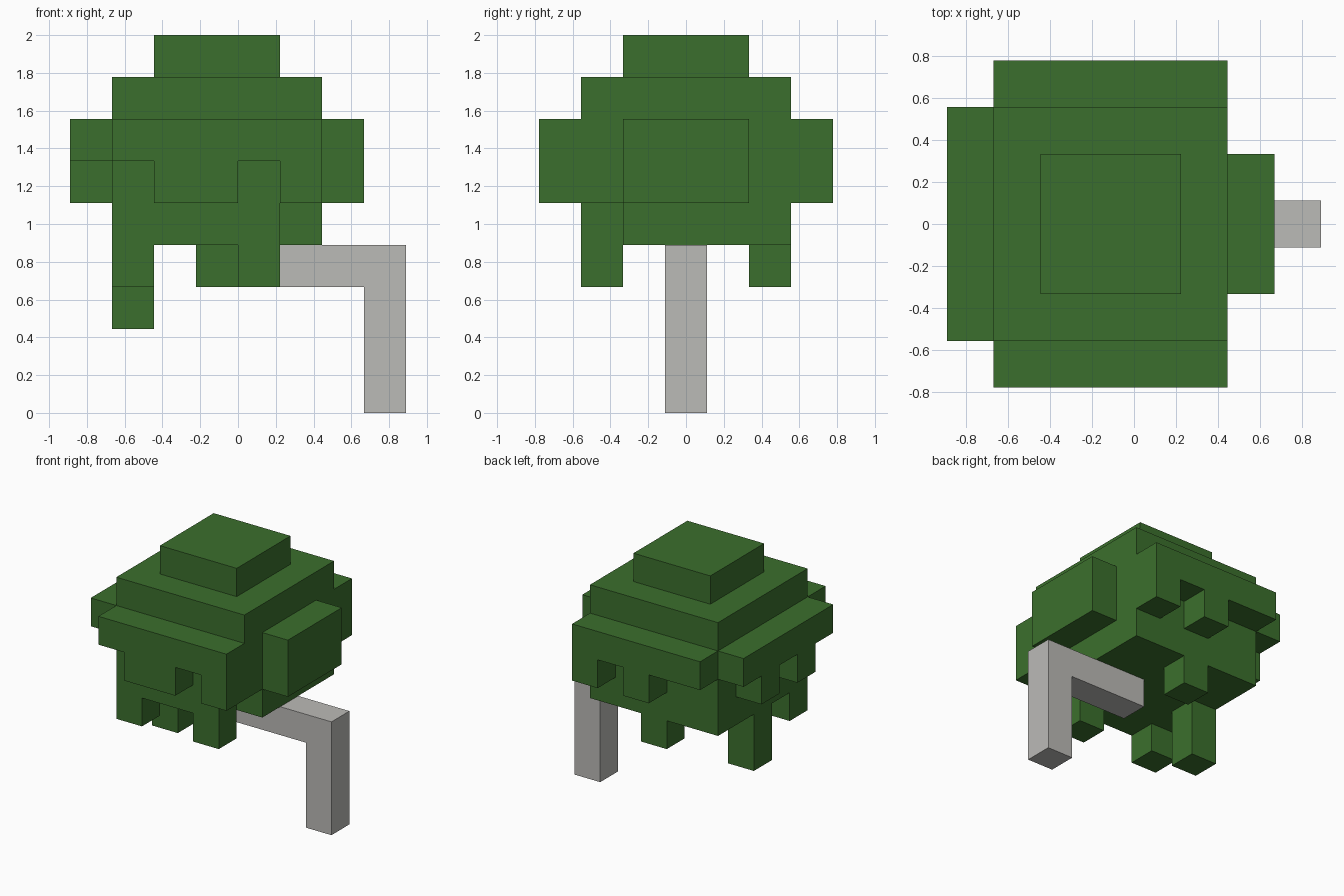
import bpy
import bmesh
from itertools import product
from mathutils import Vector

U = 2 / 9  # edge length of one block

cube = bpy.data.objects.get("Cube")
if cube:
    bpy.data.objects.remove(cube, do_unlink=True)


def make_material(name, rgb):
    mat = bpy.data.materials.new(name)
    mat.use_nodes = True
    mat.diffuse_color = (*rgb, 1)
    mat.node_tree.nodes["Principled BSDF"].inputs["Base Color"].default_value = (*rgb, 1)
    return mat


def box(x, y, z):
    """Cells of a block range; y is counted from the front edge."""
    return set(product(range(*x), range(*y), range(*z)))


def build(name, cells, mat):
    """Make one clean outer shell around a set of block cells."""
    bm = bmesh.new()
    for cell in cells:
        for axis, side in product(range(3), (0, 1)):
            step = [0, 0, 0]
            step[axis] = 2 * side - 1
            if tuple(c + s for c, s in zip(cell, step)) in cells:
                continue
            a, b = (axis + 1) % 3, (axis + 2) % 3
            corners = []
            for da, db in ((0, 0), (1, 0), (1, 1), (0, 1)):
                p = Vector(cell)
                p[axis] += side
                p[a] += da
                p[b] += db
                p.y -= 3.5
                corners.append(bm.verts.new(p * U))
            bm.faces.new(corners if side else corners[::-1])
    bmesh.ops.remove_doubles(bm, verts=bm.verts, dist=U / 100)
    bmesh.ops.dissolve_limit(bm, angle_limit=0.01, verts=bm.verts, edges=bm.edges)
    mesh = bpy.data.meshes.new(name)
    bm.to_mesh(mesh)
    bm.free()
    mesh.materials.append(mat)
    obj = bpy.data.objects.new(name, mesh)
    bpy.context.collection.objects.link(obj)
    return obj


leaf_green = make_material("leaf_green", (0.044, 0.159, 0.026))
pale_bark = make_material("pale_bark", (0.50, 0.493, 0.474))

# Stepped crown, with the lower front corner left open
canopy = box((-3, 2), (1, 6), (4, 8)) | box((-2, 1), (2, 5), (8, 9))
canopy -= box((1, 2), (1, 2), (4, 5))

# Side bulges
canopy |= box((2, 3), (2, 5), (5, 7))
canopy |= box((-4, -3), (1, 6), (6, 7))
for y in (0, 6):
    canopy |= box((-3, 2), (y, y + 1), (6, 7))

# Ragged lower edges of the bulges
canopy |= box((-2, 0), (0, 1), (5, 6)) | box((1, 2), (0, 1), (5, 6))
canopy |= box((-1, 0), (6, 7), (5, 6)) | box((1, 2), (6, 7), (5, 6))
for y in (2, 4):
    canopy |= box((-4, -3), (y, y + 1), (5, 6))

# Hanging leaf clumps: x, y, lowest level
for x, y, low in ((-3, 1, 3), (0, 1, 3), (-1, 5, 3), (-3, 3, 2)):
    canopy |= box((x, x + 1), (y, y + 1), (low, 4))

build("leaf_canopy", canopy, leaf_green)

# Bent trunk
trunk = box((3, 4), (3, 4), (0, 4)) | box((0, 4), (3, 4), (3, 4))
build("bent_trunk", trunk, pale_bark)
